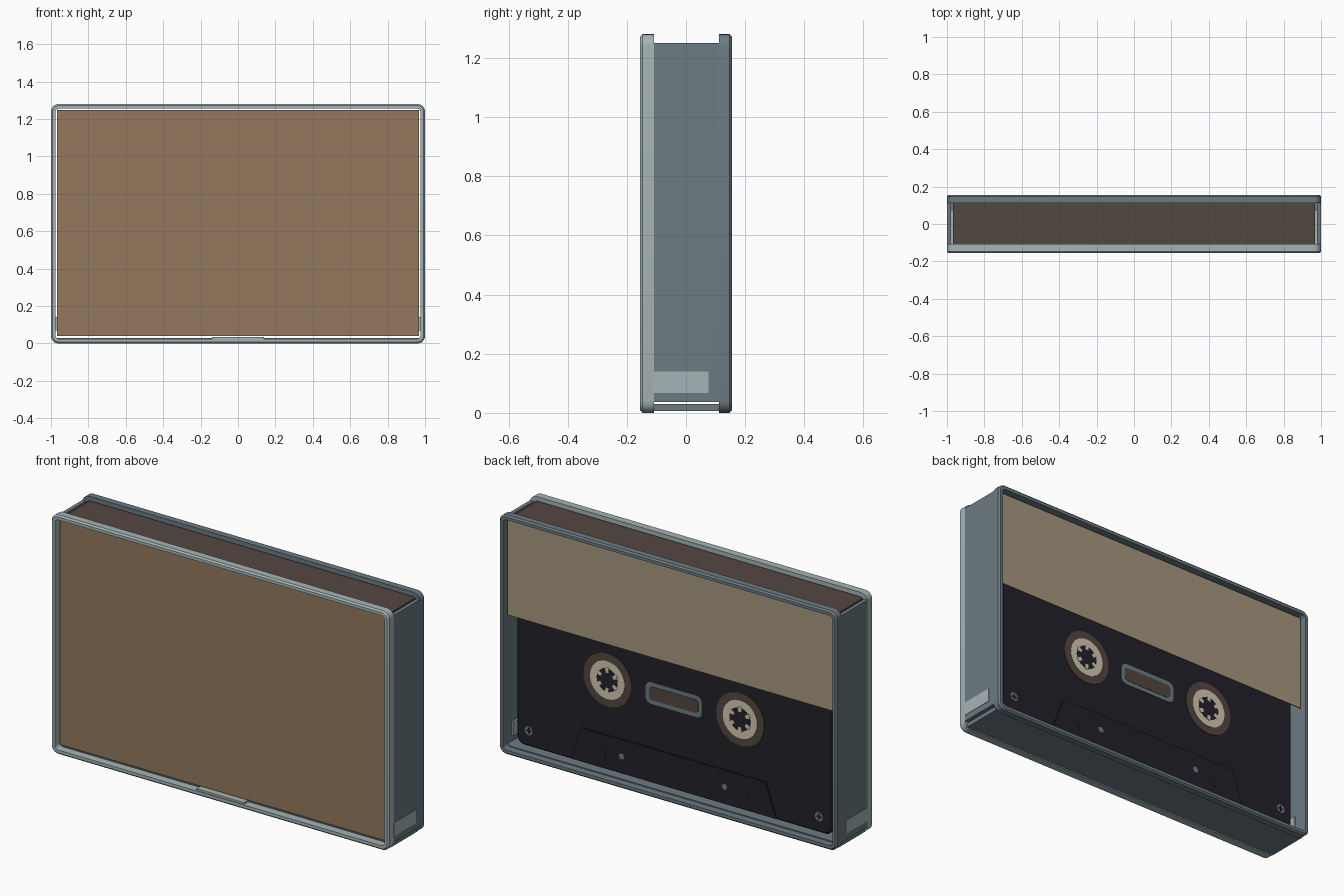
import bpy, bmesh, math
from mathutils import Vector

old = bpy.data.objects.get("Cube")
if old:
    bpy.data.objects.remove(old, do_unlink=True)


def material(name, *srgb):
    lin = [((c / 255 + 0.055) / 1.055) ** 2.4 for c in srgb] + [1]
    m = bpy.data.materials.new(name)
    m.use_nodes = True
    m.diffuse_color = lin
    m.node_tree.nodes["Principled BSDF"].inputs["Base Color"].default_value = lin
    return m


PALE = material("pale grey plastic", 165, 180, 181)
GREY = material("slate grey plastic", 108, 123, 130)
BROWN = material("card brown", 148, 121, 93)
DARK = material("dark brown", 84, 71, 64)
TAN = material("flap tan", 168, 152, 128)
BLACK = material("shell black", 32, 32, 41)
CREAM = material("hub cream", 212, 202, 180)


def finish(name, bm, mat):
    bmesh.ops.recalc_face_normals(bm, faces=bm.faces)
    mesh = bpy.data.meshes.new(name)
    bm.to_mesh(mesh)
    bm.free()
    mesh.materials.append(mat)
    ob = bpy.data.objects.new(name, mesh)
    bpy.context.collection.objects.link(ob)
    bpy.ops.object.select_all(action="DESELECT")
    ob.select_set(True)
    bpy.context.view_layer.objects.active = ob
    bpy.ops.object.shade_smooth_by_angle(angle=math.radians(35))
    return ob


def box(name, mat, x, y, z):
    """Box between the given (low, high) ranges."""
    bm = bmesh.new()
    bmesh.ops.create_cube(bm, size=1)
    for v in bm.verts:
        v.co = [r[0] if c < 0 else r[1] for c, r in zip(v.co, (x, y, z))]
    return finish(name, bm, mat)


def skin(name, mat, loops, ring=False):
    """Join (outline, y) loops; a ring closes on itself, otherwise the ends are capped."""
    bm = bmesh.new()
    rows = [[bm.verts.new((x, y, z)) for x, z in pts] for pts, y in loops]
    pairs = list(zip(rows, rows[1:])) + ([(rows[-1], rows[0])] if ring else [])
    for a, b in pairs:
        for i in range(len(a)):
            j = (i + 1) % len(a)
            bm.faces.new((a[i], a[j], b[j], b[i]))
    if not ring:
        bm.faces.new(rows[0])
        bm.faces.new(rows[-1])
    return finish(name, bm, mat)


def rounded(hw, hh, r, cx=0, cz=0, n=6):
    pts = []
    for q, (sx, sz) in enumerate(((1, 1), (-1, 1), (-1, -1), (1, -1))):
        for k in range(n + 1):
            a = math.pi / 2 * (q + k / n)
            pts.append((cx + sx * (hw - r) + r * math.cos(a),
                        cz + sz * (hh - r) + r * math.sin(a)))
    return pts


def circle(r, cx, cz, n=32):
    return [(cx + r * math.cos(2 * math.pi * k / n),
             cz + r * math.sin(2 * math.pi * k / n)) for k in range(n)]


# Case: pale front rim and grey back rim
MID = 0.64


def rim(name, mat, y_out, y_in):
    s = 1 if y_in > y_out else -1
    skin(name, mat, [
        (rounded(0.976, MID - 0.024, 0.02, cz=MID), y_out),
        (rounded(0.992, MID - 0.008, 0.034, cz=MID), y_out),
        (rounded(1, MID, 0.04, cz=MID), y_out + s * 0.008),
        (rounded(1, MID, 0.04, cz=MID), y_in),
        (rounded(0.976, MID - 0.024, 0.02, cz=MID), y_in)], ring=True)


rim("front_rim", PALE, -0.155, -0.108)
rim("back_rim", GREY, 0.155, 0.112)

# Case walls, floor and hinge arms
box("case_floor", GREY, (-0.985, 0.985), (-0.112, 0.116), (0.006, 0.03))
box("floor_catch", PALE, (-0.14, 0.14), (-0.15, -0.11), (0.022, 0.034))
for side, s in (("left", 1), ("right", -1)):
    box(side + "_wall", GREY, sorted((s * 0.978, s * 0.999)), (-0.11, 0.114), (0.036, 1.25))
    box(side + "_hinge_arm", PALE, sorted((s * 0.968, s * 1.001)), (-0.112, 0.076), (0.068, 0.14))

# Folded paper card
W = (-0.967, 0.967)
box("card_front", BROWN, W, (-0.126, -0.12), (0.04, 1.245))
box("card_spine", DARK, W, (-0.122, 0.124), (1.241, 1.249))
box("card_flap", TAN, W, (0.122, 0.128), (0.735, 1.247))

# Cassette shell
BACK, FRONT = 0.1, -0.1
shell = [(rounded(0.925, 0.58, 0.035, cz=0.635), FRONT),
         (rounded(0.933, 0.588, 0.04, cz=0.635), FRONT + 0.008),
         (rounded(0.933, 0.588, 0.04, cz=0.635), BACK - 0.008),
         (rounded(0.925, 0.58, 0.035, cz=0.635), BACK)]
skin("cassette_shell", BLACK, shell)
trapezoid = [(-0.61, 0.055), (0.61, 0.055), (0.545, 0.235), (-0.545, 0.235)]

# Details on both faces of the cassette
for face, y, s in (("back", BACK, 1), ("front", FRONT, -1)):
    def plate(name, mat, pts, t):
        return skin(face + "_" + name, mat, [(pts, y - s * 0.002), (pts, y + s * t)])

    plate("head_block", BLACK, trapezoid, 0.008)
    plate("window_frame", GREY, rounded(0.168, 0.058, 0.035, cz=0.53), 0.004)
    plate("window", DARK, rounded(0.146, 0.036, 0.02, cz=0.53), 0.006)
    for side, m in (("left", 1), ("right", -1)):
        cx, cz = m * 0.393, 0.53
        plate(side + "_tape_disc", DARK, circle(0.142, cx, cz, 48), 0.003)
        plate(side + "_hub", CREAM, circle(0.102, cx, cz, 48), 0.005)
        plate(side + "_hub_hole", BLACK, circle(0.062, cx, cz, 48), 0.006)
        # Six drive teeth pointing inwards
        for k in range(6):
            a = math.pi / 3 * k + math.pi / 6
            u, v = Vector((math.cos(a), math.sin(a))), Vector((-math.sin(a), math.cos(a)))
            c = Vector((cx, cz))
            tooth = [c + u * r + v * w for r, w in
                     ((0.066, -0.011), (0.066, 0.011), (0.04, 0.009), (0.04, -0.009))]
            plate(f"{side}_hub_tooth_{k + 1}", CREAM, tooth, 0.0075)
        # Screw with a cross slot, locating pin and guide hole
        sx, sz = m * 0.86, 0.133
        plate(side + "_screw", GREY, circle(0.024, sx, sz, 20), 0.003)
        plate(side + "_slot_wide", BLACK, rounded(0.017, 0.004, 0.002, sx, sz, 2), 0.004)
        plate(side + "_slot_tall", BLACK, rounded(0.004, 0.017, 0.002, sx, sz, 2), 0.0045)
        plate(side + "_pin", GREY, circle(0.016, m * 0.305, 0.147, 20), 0.0095)
        plate(side + "_guide_hole", BLACK, circle(0.027, m * 0.425, 0.125, 24), 0.0095)
